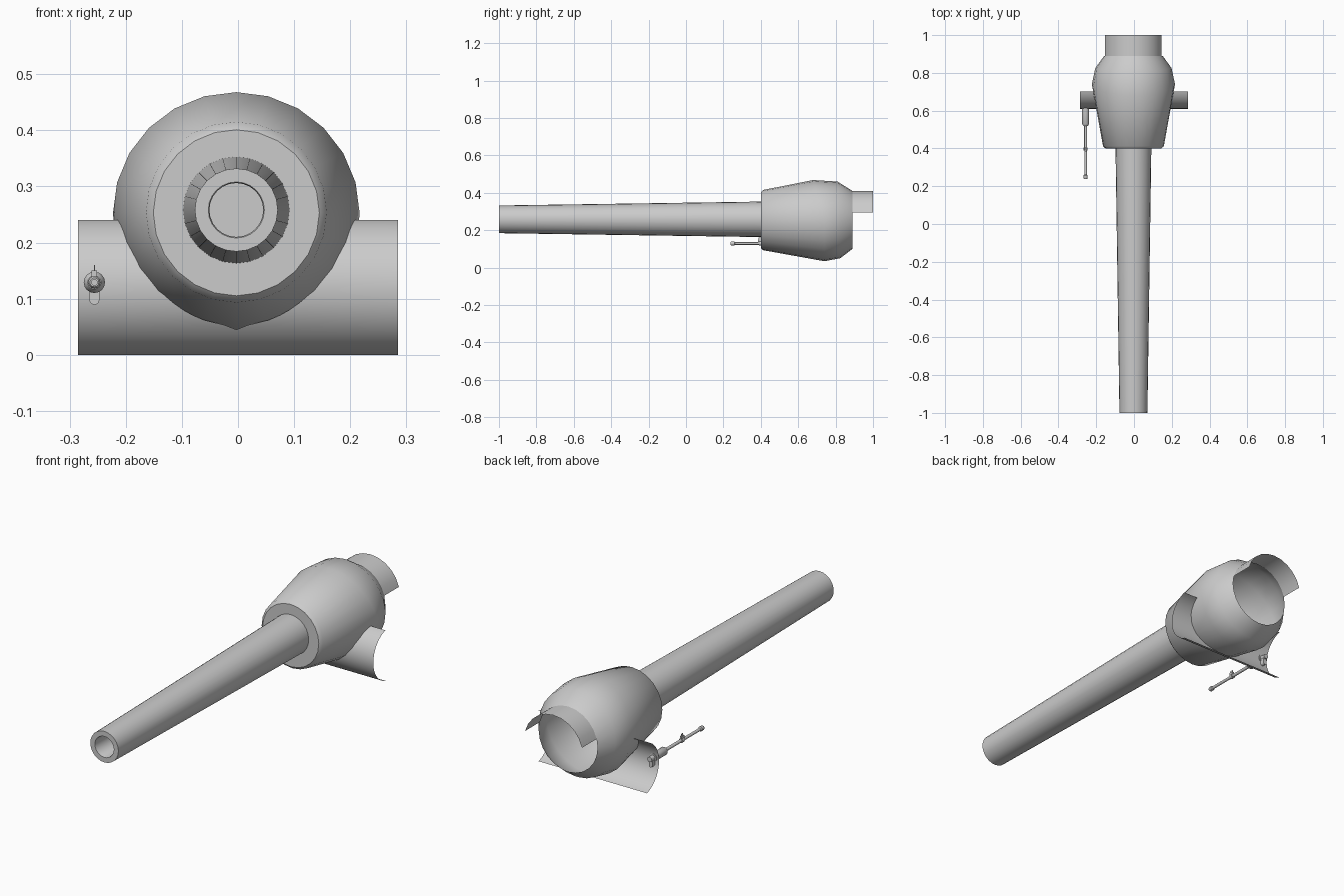
import bpy, bmesh, math

if "Cube" in bpy.data.objects:
    bpy.data.objects.remove(bpy.data.objects["Cube"])

GREY = bpy.data.materials.new("plain_grey")
GREY.diffuse_color = (0.6, 0.6, 0.6, 1)
GREY.use_nodes = True
GREY.node_tree.nodes["Principled BSDF"].inputs["Base Color"].default_value = GREY.diffuse_color


def finish(name, bm, angle=40):
    """Turn a bmesh into a named, shaded object."""
    bmesh.ops.remove_doubles(bm, verts=bm.verts, dist=1e-5)
    bmesh.ops.recalc_face_normals(bm, faces=bm.faces)
    me = bpy.data.meshes.new(name)
    bm.to_mesh(me)
    bm.free()
    me.materials.append(GREY)
    ob = bpy.data.objects.new(name, me)
    bpy.context.collection.objects.link(ob)
    bpy.ops.object.select_all(action='DESELECT')
    ob.select_set(True)
    bpy.context.view_layer.objects.active = ob
    bpy.ops.object.shade_smooth_by_angle(angle=math.radians(angle))
    return ob


def skin(bm, rows, closed):
    """Bridge consecutive rows of points with quads."""
    vr = [[bm.verts.new(p) for p in row] for row in rows]
    n = len(vr[0])
    for a, b in zip(vr, vr[1:]):
        for i in range(n if closed else n - 1):
            j = (i + 1) % n
            bm.faces.new((a[i], a[j], b[j], b[i]))
    return vr


def lathe(name, cx, cz, profile, sides=24, cap_start=False, cap_end=False, angle=40):
    """Round part along y from (y, radius) points."""
    bm = bmesh.new()
    rows = [[(cx + r * math.cos(a), y, cz + r * math.sin(a))
             for a in (2 * math.pi * i / sides for i in range(sides))]
            for y, r in profile]
    vr = skin(bm, rows, True)
    if cap_start:
        bm.faces.new(vr[0])
    if cap_end:
        bm.faces.new(vr[-1])
    return finish(name, bm, angle)


def box(name, x, y, z):
    """Box from (min, max) pairs."""
    bm = bmesh.new()
    bmesh.ops.create_cube(bm, size=1)
    for v in bm.verts:
        v.co = [(lo + hi) / 2 + c * (hi - lo) for c, (lo, hi) in zip(v.co, (x, y, z))]
    return finish(name, bm)


CX = -0.003

# Tapered main barrel with a blind bore
lathe("barrel", CX, 0.258,
      [(0.41, 0.095), (-1.0, 0.074), (-1.0, 0.050), (-0.995, 0.048), (-0.8, 0.048)],
      cap_end=True)

# Mantlet shell, open at the back; widest ring leans forward at the top
# (y, x radius, z radius, centre z, forward lean at top)
RINGS = [(0.40, 0.094, 0.094, 0.257, 0), (0.40, 0.148, 0.148, 0.253, 0),
         (0.412, 0.161, 0.161, 0.254, 0), (0.74, 0.220, 0.217, 0.251, 0.06),
         (0.825, 0.202, 0.205, 0.255, 0.015), (0.89, 0.155, 0.155, 0.255, 0)]
bm = bmesh.new()
rows = []
for y, rx, rz, cz, lean in RINGS:
    row = []
    for i in range(24):
        a = 2 * math.pi * i / 24
        row.append((CX + rx * math.cos(a), y - lean * max(0, math.sin(a)),
                    cz + rz * math.sin(a)))
    rows.append(row)
skin(bm, rows, True)
finish("mantlet_shell", bm)

# Upper half collar behind the shell
bm = bmesh.new()
skin(bm, [[(CX + 0.155 * math.cos(math.radians(d)), y,
            0.255 + 0.155 * math.sin(math.radians(d)))
           for d in range(15, 166, 15)] for y in (0.89, 1.0)], False)
finish("rear_collar", bm)

# Curved cross plate, trimmed where it meets the shell
bm = bmesh.new()
for side in (-1, 1):
    rows = []
    for i in range(33):
        t = math.radians(-74 + 148 * i / 32)
        y, z = 0.735 - 0.125 * math.cos(t), 0.12 + 0.125 * math.sin(t)
        r = 0.161 + (y - 0.412) * 0.18
        inner = 0.97 * math.sqrt(max(0, r * r - (z - 0.252) ** 2))
        rows.append([(side * 0.285, y, z), (CX + side * inner, y, z)])
    skin(bm, rows, False)
finish("cross_plate", bm)

# Secondary gun: sleeve, thin barrel with collar and muzzle knob
GX, GZ = -0.256, 0.129
lathe("small_gun_sleeve", GX, GZ,
      [(0.64, 0.012), (0.615, 0.012), (0.615, 0.019), (0.53, 0.019),
       (0.52, 0.012), (0.52, 0.007)], 16, cap_start=True, cap_end=True)
lathe("small_gun_barrel", GX, GZ,
      [(0.53, 0.0075), (0.405, 0.0075), (0.405, 0.011), (0.39, 0.011),
       (0.39, 0.007), (0.262, 0.007), (0.258, 0.011), (0.243, 0.011),
       (0.238, 0.008), (0.238, 0.005), (0.26, 0.005)], 12, cap_end=True)

# Front sight blade and lower bracket of the secondary gun
box("small_gun_sight", (GX - 0.001, GX + 0.001), (0.388, 0.402), (0.135, 0.160))
box("small_gun_sight_base", (GX - 0.005, GX + 0.005), (0.385, 0.405), (0.135, 0.150))
box("small_gun_bracket", (GX - 0.009, GX + 0.009), (0.600, 0.632), (0.098, 0.129))
lathe("small_gun_bracket_end", GX, 0.098, [(0.600, 0.009), (0.632, 0.009)], 12,
      cap_start=True, cap_end=True)
